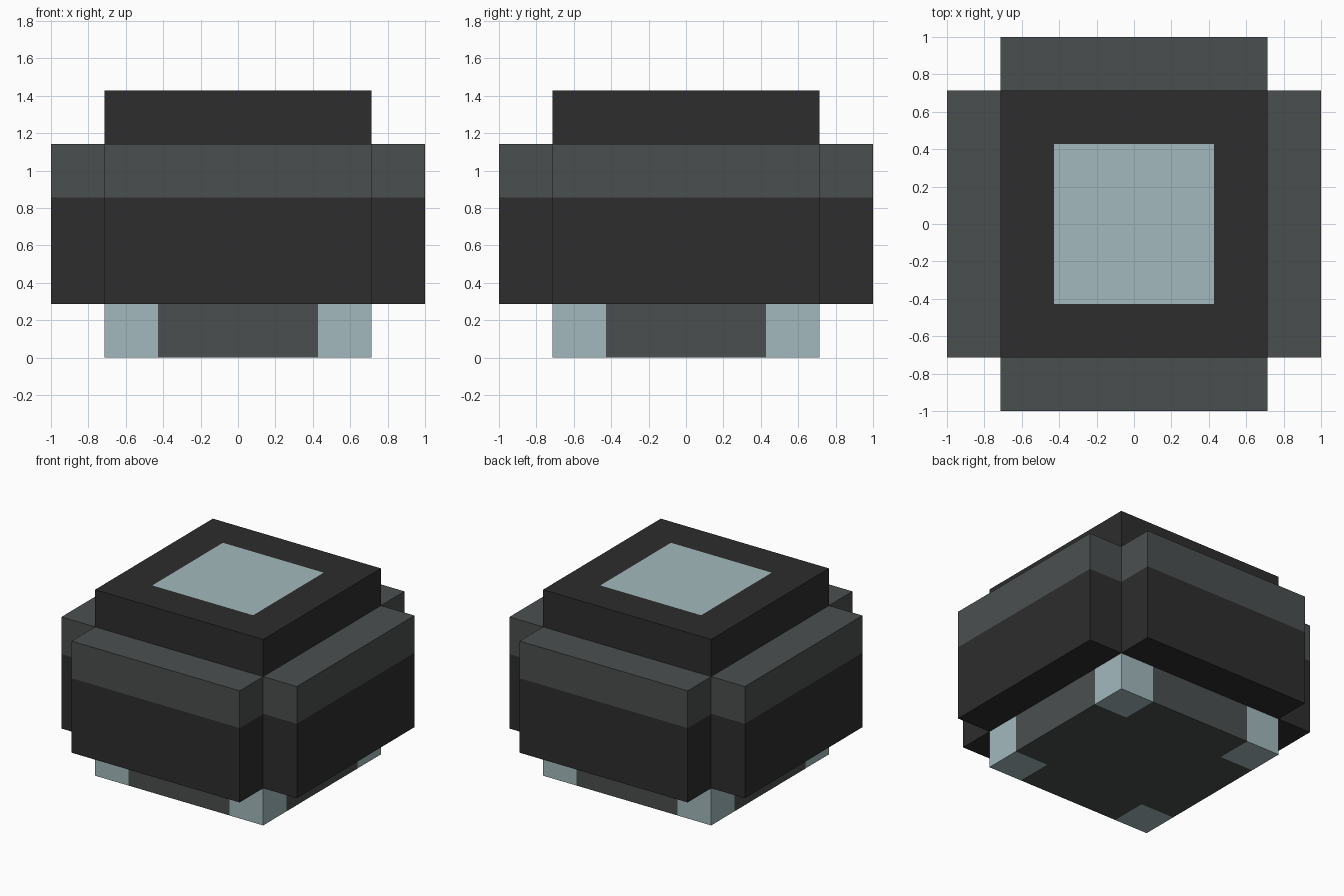
import bpy
import bmesh
import math
from mathutils import Matrix, Vector

cube = bpy.data.objects.get("Cube")
if cube:
    bpy.data.objects.remove(cube, do_unlink=True)

U = 1 / 7             # one grid cell
CORE = 5 * U          # half width of the core
INNER = 3 * U         # half width of the light top square
BASE, BAND, SHOULDER, TOP = 2 * U, 6 * U, 8 * U, 10 * U


def material(name, srgb):
    """Flat material from 8-bit sRGB values."""
    color = [((c / 255 + 0.055) / 1.055) ** 2.4 for c in srgb] + [1]
    mat = bpy.data.materials.new(name)
    mat.use_nodes = True
    mat.diffuse_color = color
    bsdf = mat.node_tree.nodes["Principled BSDF"]
    bsdf.inputs["Base Color"].default_value = color
    bsdf.inputs["Roughness"].default_value = 0.9
    return mat


MATS = [material("charcoal", (45, 45, 45)),
        material("slate grey", (75, 79, 79)),
        material("pale teal", (162, 185, 188))]
CHARCOAL, SLATE, TEAL = range(3)


def box(name, low, high, cuts, rule, angle=0, open_inner=False):
    """Box cut along (axis, position) planes and coloured face by face."""
    low, high = Vector(low), Vector(high)
    bm = bmesh.new()
    bmesh.ops.create_cube(bm, size=1, matrix=Matrix.Translation((low + high) / 2)
                          @ Matrix.Diagonal((*(high - low), 1)))
    for axis, pos in cuts:
        point, normal = Vector(), Vector()
        point[axis], normal[axis] = pos, 1
        bmesh.ops.bisect_plane(bm, geom=bm.verts[:] + bm.edges[:] + bm.faces[:],
                               plane_co=point, plane_no=normal)
    bm.normal_update()
    if open_inner:
        inner = [f for f in bm.faces if f.normal.y > 0.9]
        bmesh.ops.delete(bm, geom=inner, context='FACES')
    for f in bm.faces:
        f.material_index = rule(f.calc_center_median(), f.normal)
    bmesh.ops.rotate(bm, verts=bm.verts, matrix=Matrix.Rotation(angle, 3, 'Z'))
    mesh = bpy.data.meshes.new(name)
    bm.to_mesh(mesh)
    bm.free()
    for mat in MATS:
        mesh.materials.append(mat)
    bpy.context.collection.objects.link(bpy.data.objects.new(name, mesh))


def core_color(c, n):
    if n.z > 0.9:
        return TEAL if max(abs(c.x), abs(c.y)) < INNER else CHARCOAL
    if c.z < BASE:
        return TEAL if min(abs(c.x), abs(c.y)) > INNER else SLATE
    return CHARCOAL


def panel_color(c, n):
    return SLATE if c.z > BAND else CHARCOAL


# Core: foot with pale corners, dark upper block, pale square on top
core_cuts = [(axis, s * INNER) for axis in (0, 1) for s in (-1, 1)] + [(2, BASE)]
box("core_block", (-CORE, -CORE, 0), (CORE, CORE, TOP), core_cuts, core_color)

# Four identical side panels with a lighter upper band
for i, side in enumerate(("front", "left", "back", "right")):
    box(side + "_panel", (-CORE, -1, BASE), (CORE, -CORE, SHOULDER),
        [(2, BAND)], panel_color, i * math.pi / 2, open_inner=True)
